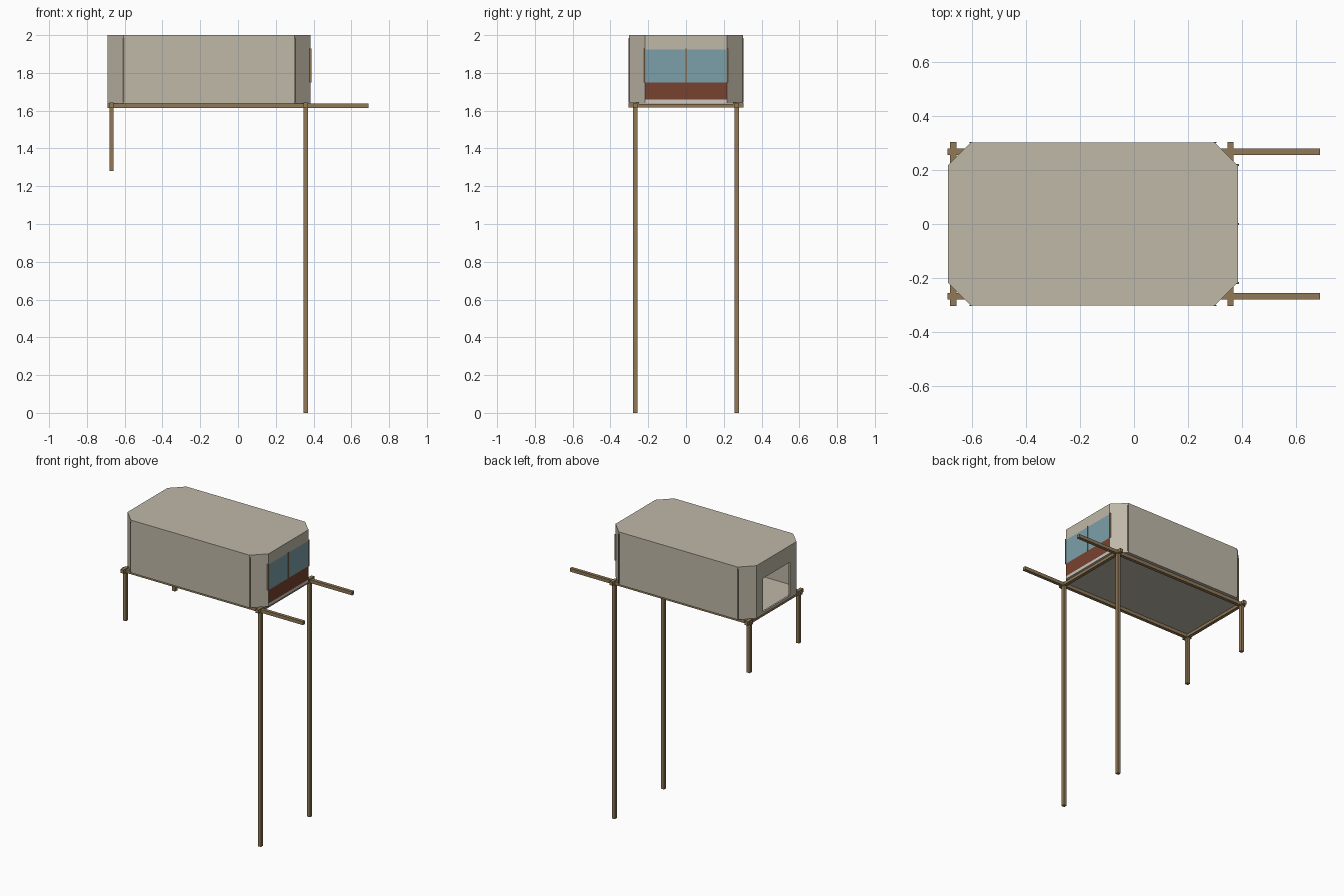
import bpy

if "Cube" in bpy.data.objects:
    bpy.data.objects.remove(bpy.data.objects["Cube"])


def mat(name, rgb):
    m = bpy.data.materials.new(name)
    m.diffuse_color = (*rgb, 1)
    m.use_nodes = True
    m.node_tree.nodes["Principled BSDF"].inputs["Base Color"].default_value = m.diffuse_color
    return m


BEIGE = mat("beige_panel", (0.52, 0.48, 0.39))
WOOD = mat("wood", (0.28, 0.19, 0.095))
GLASS = mat("blue_glass", (0.20, 0.35, 0.40))
RUST = mat("red_brown", (0.19, 0.055, 0.028))
SEAM = mat("dark_seam", (0.20, 0.18, 0.14))
SILL = mat("pale_sill", (0.62, 0.57, 0.52))


def prism(name, plan, z0, z1, m):
    """Extrude a counter-clockwise plan outline between two heights."""
    n = len(plan)
    verts = [(x, y, z) for z in (z0, z1) for x, y in plan]
    faces = [tuple(range(n))[::-1], tuple(range(n, 2 * n))]
    faces += [(i, (i + 1) % n, n + (i + 1) % n, n + i) for i in range(n)]
    me = bpy.data.meshes.new(name)
    me.from_pydata(verts, [], faces)
    me.materials.append(m)
    ob = bpy.data.objects.new(name, me)
    bpy.context.collection.objects.link(ob)
    return ob


def box(name, x0, x1, y0, y1, z0, z1, m):
    return prism(name, [(x0, y0), (x1, y0), (x1, y1), (x0, y1)], z0, z1, m)


def octagon(t):
    """Cabin outline with cut corners, inset by t."""
    x0, x1, y, c = -0.69 + t, 0.385 - t, 0.302 - t, 0.085 - 0.586 * t
    return [(x0 + c, -y), (x1 - c, -y), (x1, -y + c), (x1, y - c),
            (x1 - c, y), (x0 + c, y), (x0, y - c), (x0, -y + c)]


Z0, Z1, T = 1.637, 2.0, 0.012
outer, inner = octagon(0), octagon(T)

# Floor and roof
prism("floor", inner, Z0, Z0 + 0.012, BEIGE)
prism("roof", outer, Z1 - T, Z1, BEIGE)


def wall(name, i, z0, z1, m):
    j = (i + 1) % 8
    prism(name, [outer[i], outer[j], inner[j], inner[i]], z0, z1, m)


# Long side walls and cut-corner panels
for i, name in ((0, "front_wall"), (1, "corner_front_right"), (3, "corner_back_right"),
                (4, "back_wall"), (5, "corner_back_left"), (7, "corner_front_left")):
    wall(name, i, Z0, Z1 - T, BEIGE)

# Window end, in stacked bands
for name, z0, z1, m in (("window_sill_base", Z0, 1.658, SILL), ("lower_panel", 1.658, 1.75, RUST),
                        ("window", 1.75, 1.925, GLASS), ("window_header", 1.925, Z1 - T, BEIGE)):
    wall(name, 2, z0, z1, m)
for y in (-0.219, 0, 0.219):
    box("window_post", 0.378, 0.389, y - 0.004, y + 0.004, 1.75, 1.93, WOOD)

# Doorway end, wall around an opening
wall("doorway_threshold", 6, Z0, 1.655, BEIGE)
wall("doorway_header", 6, 1.885, Z1 - T, BEIGE)
for s in (-1, 1):
    ya, yb = sorted((s * 0.145, s * 0.217))
    box("doorway_side", -0.69, -0.69 + T, ya, yb, 1.655, 1.885, BEIGE)

# Dark seams where the long walls meet the corner panels
for s in (-1, 1):
    for x in (-0.606, 0.301):
        ya, yb = sorted((s * 0.300, s * 0.3035))
        box("wall_seam", x - 0.004, x + 0.004, ya, yb, 1.645, 1.985, SEAM)

# Timber frame: long beams, cross beams and legs
R = 0.0115
for s in (-1, 1):
    y = s * 0.268
    box("long_beam", -0.692, 0.69, y - R, y + R, 1.614, 1.637, WOOD)
    box("short_leg", -0.67 - R, -0.67 + R, y - R, y + R, 1.28, 1.62, WOOD)
    box("long_leg", 0.358 - R, 0.358 + R, y - R, y + R, 0, 1.62, WOOD)
for x in (-0.67, 0.358):
    box("cross_beam", x - R, x + R, -0.304, 0.304, 1.617, 1.6365, WOOD)
    for s in (-1, 1):
        ya, yb = sorted((s * 0.25, s * 0.304))
        box("beam_end_cap", x - R, x + R, ya, yb, 1.617, 1.642, WOOD)
